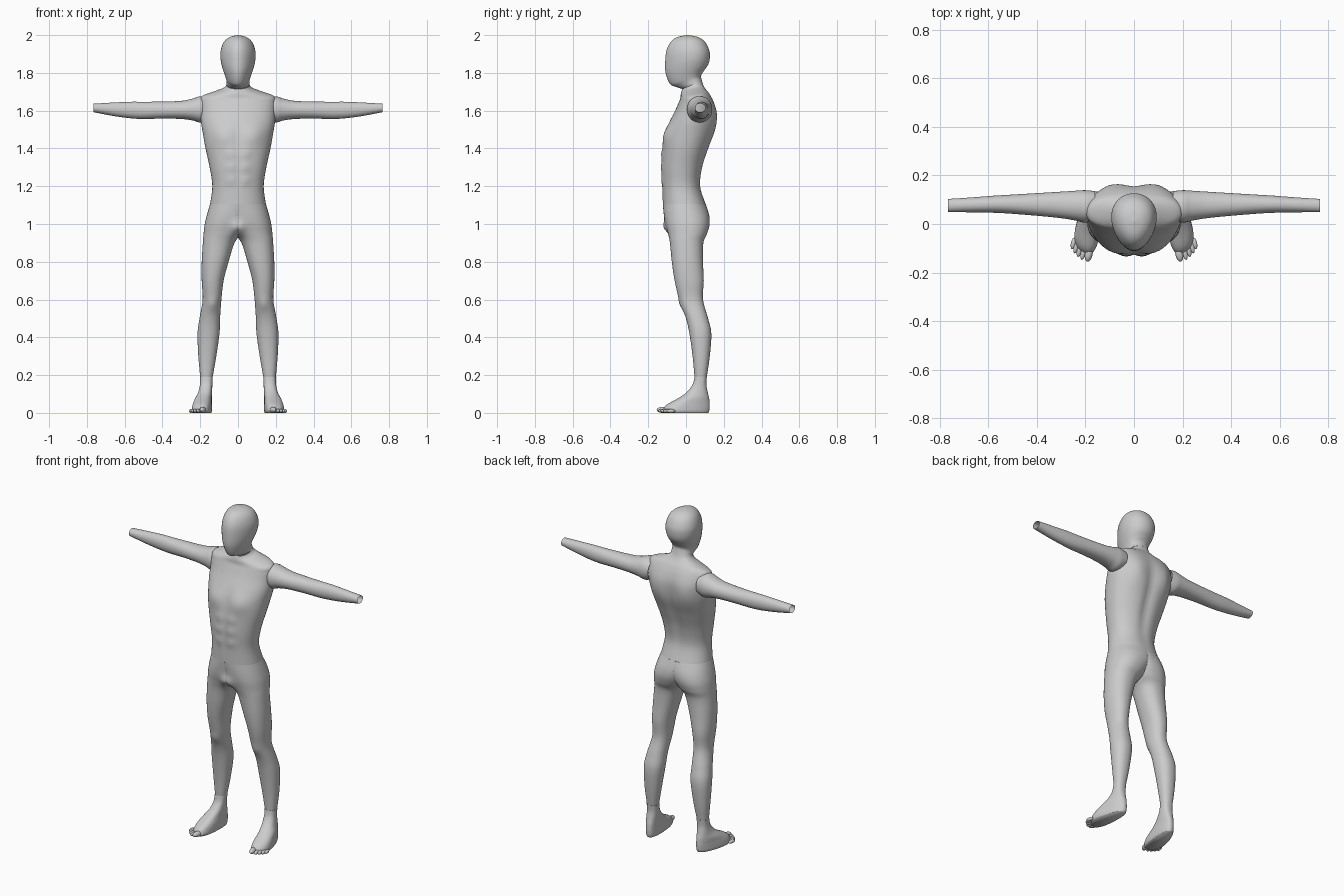
import bpy, bmesh
from math import sin, cos, pi, exp
from mathutils import Vector, Matrix

N = 64  # points around each section


def spline(keys, steps):
    """Catmull-Rom interpolation through section keys."""
    out = []
    for i in range(len(keys) - 1):
        a, b, c, d = (keys[min(max(j, 0), len(keys) - 1)] for j in range(i - 1, i + 3))
        for s in range(steps):
            t = s / steps
            out.append([0.5 * (2 * q + (r - p) * t + (2 * p - 5 * q + 4 * r - u) * t * t
                               + (3 * q - p - 3 * r + u) * t ** 3)
                        for p, q, r, u in zip(a, b, c, d)])
    return out + [list(keys[-1])]


def super_cs(i, e):
    a = 2 * pi * i / N
    c, s = cos(a), sin(a)
    p = 2 / e
    return (abs(c) ** p * (1 if c >= 0 else -1) if abs(c) > 1e-6 else 0.0,
            abs(s) ** p * (1 if s >= 0 else -1) if abs(s) > 1e-6 else 0.0)


def bumps(v, table, y_mid):
    """Soft muscle swellings: (x, z, x size, z size, amount, side)."""
    dy = 0
    for x, z, sx, sz, amt, side in table:
        if (v.y - y_mid) * side > 0:
            fade = min(1, abs(v.y - y_mid) / 0.05)
            dy += side * fade * amt * exp(-((abs(v.x) - x) / sx) ** 2 - ((v.z - z) / sz) ** 2)
    v.y += dy
    return v


def finish(name, bm, mirror):
    bmesh.ops.recalc_face_normals(bm, faces=bm.faces)
    for f in bm.faces:
        f.smooth = True
    me = bpy.data.meshes.new(name)
    bm.to_mesh(me)
    bm.free()
    ob = bpy.data.objects.new(name, me)
    bpy.context.collection.objects.link(ob)
    if mirror:
        m = ob.modifiers.new("mirror", 'MIRROR')
        m.merge_threshold = 0.0005
    return ob


def loft(name, keys, point, steps=6, mirror=False, cap_end=False):
    bm = bmesh.new()
    rings = [[bm.verts.new(point(k, i)) for i in range(N)] for k in spline(keys, steps)]
    for a, b in zip(rings, rings[1:]):
        for i in range(N):
            j = (i + 1) % N
            bm.faces.new((a[i], a[j], b[j], b[i]))
    if cap_end:
        bm.faces.new(rings[-1])
    if mirror:  # open the wall lying on the mirror plane
        inner = [f for f in bm.faces if all(v.co.x < 1e-5 for v in f.verts)]
        bmesh.ops.delete(bm, geom=inner, context='FACES')
    return finish(name, bm, mirror)


def tilted(k, i, e, egg=0.0):
    """Section spanning a front point and a back point, both in (y, z)."""
    yf, zf, yb, zb, rx = k
    c, s = super_cs(i, e)
    return Vector((rx * c * (1 + egg * s), (yf + yb) / 2 + s * (yb - yf) / 2,
                   (zf + zb) / 2 + s * (zb - zf) / 2))


# Head with neck stub
head = [(-.02, 1.715, .085, 1.757, .06), (-.05, 1.725, .08, 1.785, .06),
        (-.085, 1.742, .096, 1.812, .066), (-.108, 1.80, .118, 1.845, .081),
        (-.11, 1.86, .126, 1.88, .091), (-.103, 1.92, .123, 1.92, .09),
        (-.08, 1.965, .10, 1.965, .073), (-.045, 1.99, .063, 1.99, .043),
        (.008, 2.0, .012, 2.0, .002)]
loft("head", head, lambda k, i: tilted(k, i, 2, .17), cap_end=True)

# Torso with chest, stomach and shoulder blade shapes
torso = [(-.123, 1.105, .105, 1.105, .148), (-.126, 1.2, .078, 1.2, .136),
         (-.13, 1.3, .09, 1.3, .15), (-.125, 1.4, .122, 1.4, .172),
         (-.11, 1.48, .15, 1.48, .186), (-.088, 1.54, .16, 1.54, .196),
         (-.058, 1.6, .16, 1.6, .2), (-.04, 1.64, .146, 1.65, .2),
         (-.03, 1.665, .125, 1.69, .188), (-.028, 1.685, .105, 1.715, .122),
         (-.025, 1.70, .093, 1.735, .075), (-.02, 1.715, .085, 1.757, .06)]
muscles = [(.085, 1.47, .06, .055, .014, -1), (0, 1.46, .02, .08, -.006, -1),
           (.10, 1.55, .05, .09, .012, 1), (0, 1.42, .03, .2, -.014, 1),
           (0, 1.28, .008, .12, -.005, -1)]
muscles += [(.04, z, .025, .022, .006, -1) for z in (1.23, 1.30, 1.37)]
loft("torso", torso, lambda k, i: bumps(tilted(k, i, 2.2), muscles, (k[0] + k[2]) / 2))

# Arms, open at the wrists: x, y range, z range
arm = [(.16, .02, .135, 1.555, 1.665), (.2, .006, .139, 1.538, 1.676),
       (.24, .014, .137, 1.548, 1.664), (.3, .024, .133, 1.556, 1.652),
       (.4, .034, .127, 1.558, 1.648), (.5, .042, .121, 1.556, 1.647),
       (.57, .046, .117, 1.56, 1.647), (.66, .048, .11, 1.572, 1.643),
       (.765, .049, .103, 1.592, 1.637)]


def arm_point(k, i):
    x, y0, y1, z0, z1 = k
    c, s = super_cs(i, 2.1)
    return Vector((x, (y0 + y1) / 2 + c * (y1 - y0) / 2, (z0 + z1) / 2 + s * (z1 - z0) / 2))


loft("arms", arm, arm_point, mirror=True)

# Pelvis and legs: z, front y, back y, inner x, outer x
leg = [(1.105, -.123, .105, -.148, .148), (1.05, -.117, .122, -.10, .164),
       (1.0, -.108, .125, -.06, .176), (.95, -.095, .112, -.022, .182),
       (.9, -.085, .092, .018, .186), (.8, -.075, .09, .05, .192),
       (.7, -.06, .094, .076, .192), (.6, -.036, .09, .088, .187),
       (.5, .0, .117, .095, .204), (.42, .018, .134, .098, .214),
       (.3, .035, .126, .115, .21), (.19, .045, .11, .134, .2)]
groin = [(0, .975, .035, .04, .03, -1), (.135, .575, .025, .03, .007, -1)]


def leg_point(k, i):
    z, yf, yb, xi, xo = k
    c, s = super_cs(i, 2.2)
    v = Vector((max(0.0, (xi + xo) / 2 + c * (xo - xi) / 2),
                (yf + yb) / 2 + s * (yb - yf) / 2, z))
    return bumps(v, groin, (yf + yb) / 2)


loft("legs", leg, leg_point, mirror=True)

# Feet, splayed outward: z, front y, back y, half width, splay
foot = [(.19, .045, .11, .033, 0), (.15, .035, .108, .032, .2),
        (.11, .005, .115, .033, .6), (.08, -.035, .122, .034, 1),
        (.05, -.088, .125, .036, 1), (.03, -.11, .125, .037, 1),
        (.012, -.118, .123, .037, 1), (0, -.112, .118, .034, 1)]


def foot_point(k, i):
    z, yf, yb, rx, w = k
    c, s = super_cs(i, 2.4)
    y = (yf + yb) / 2 + s * (yb - yf) / 2
    t = max(0, (.12 - y) / .24) * w
    dx = c * rx * (1 + .55 * t)
    return Vector((.167 + .04 * t + dx, y + .5 * dx * t, max(z, 0)))


loft("feet", foot, foot_point, mirror=True, cap_end=True)

# Toes: x, y, radius, length
bm = bmesh.new()
for x, y, r, l in [(.186, -.122, .016, .034), (.209, -.118, .011, .03), (.225, -.108, .0105, .028),
                   (.239, -.095, .010, .026), (.25, -.08, .010, .024)]:
    mat = (Matrix.Translation((x, y, r)) @ Matrix.Rotation(.2, 4, 'Z')
           @ Matrix.Diagonal((r, l, r, 1)))
    bmesh.ops.create_uvsphere(bm, u_segments=20, v_segments=12, radius=1, matrix=mat)
finish("toes", bm, True)
